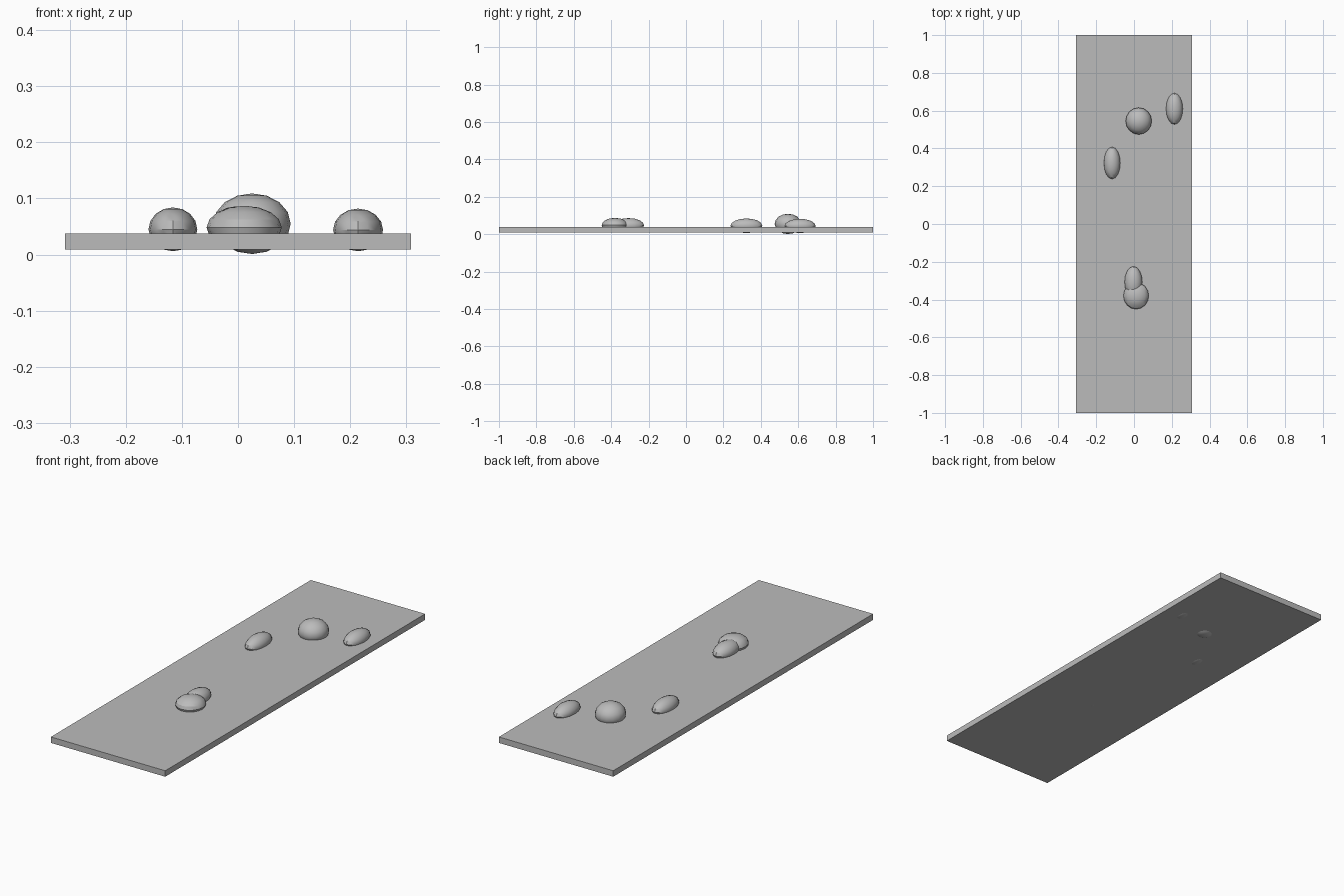
import bpy
import math

cube = bpy.data.objects.get("Cube")
if cube:
    bpy.data.objects.remove(cube, do_unlink=True)

# One plain grey for everything
GREY = (0.5, 0.5, 0.5, 1.0)
grey = bpy.data.materials.new("plain_grey")
grey.use_nodes = True
grey.diffuse_color = GREY
grey.node_tree.nodes["Principled BSDF"].inputs["Base Color"].default_value = GREY


def finish(name, scale):
    """Name, size and colour the primitive just added."""
    obj = bpy.context.object
    obj.name = name
    obj.scale = scale
    bpy.ops.object.transform_apply(location=False, rotation=False, scale=True)
    obj.data.materials.append(grey)
    return obj


def dome(name, centre, radii):
    """Squashed sphere partly sunk into the slab."""
    bpy.ops.mesh.primitive_uv_sphere_add(segments=16, ring_count=8, radius=1, location=centre)
    finish(name, radii)
    bpy.ops.object.shade_smooth_by_angle(angle=math.radians(30))


# Flat base slab
bpy.ops.mesh.primitive_cube_add(size=1, location=(0, 0, 0.0235))
finish("base_slab", (0.616, 2, 0.029))

# Round domes
dome("back_round_dome", (0.025, 0.545, 0.055), (0.069, 0.071, 0.054))
dome("front_round_dome", (0.011, -0.38, 0.048), (0.067, 0.071, 0.039))

# Long domes, stretched front to back
dome("right_long_dome", (-0.116, 0.323, 0.045), (0.0435, 0.085, 0.039))
dome("left_long_dome", (0.214, 0.61, 0.044), (0.0445, 0.083, 0.038))
dome("front_long_dome", (-0.003, -0.307, 0.047), (0.047, 0.083, 0.039))
